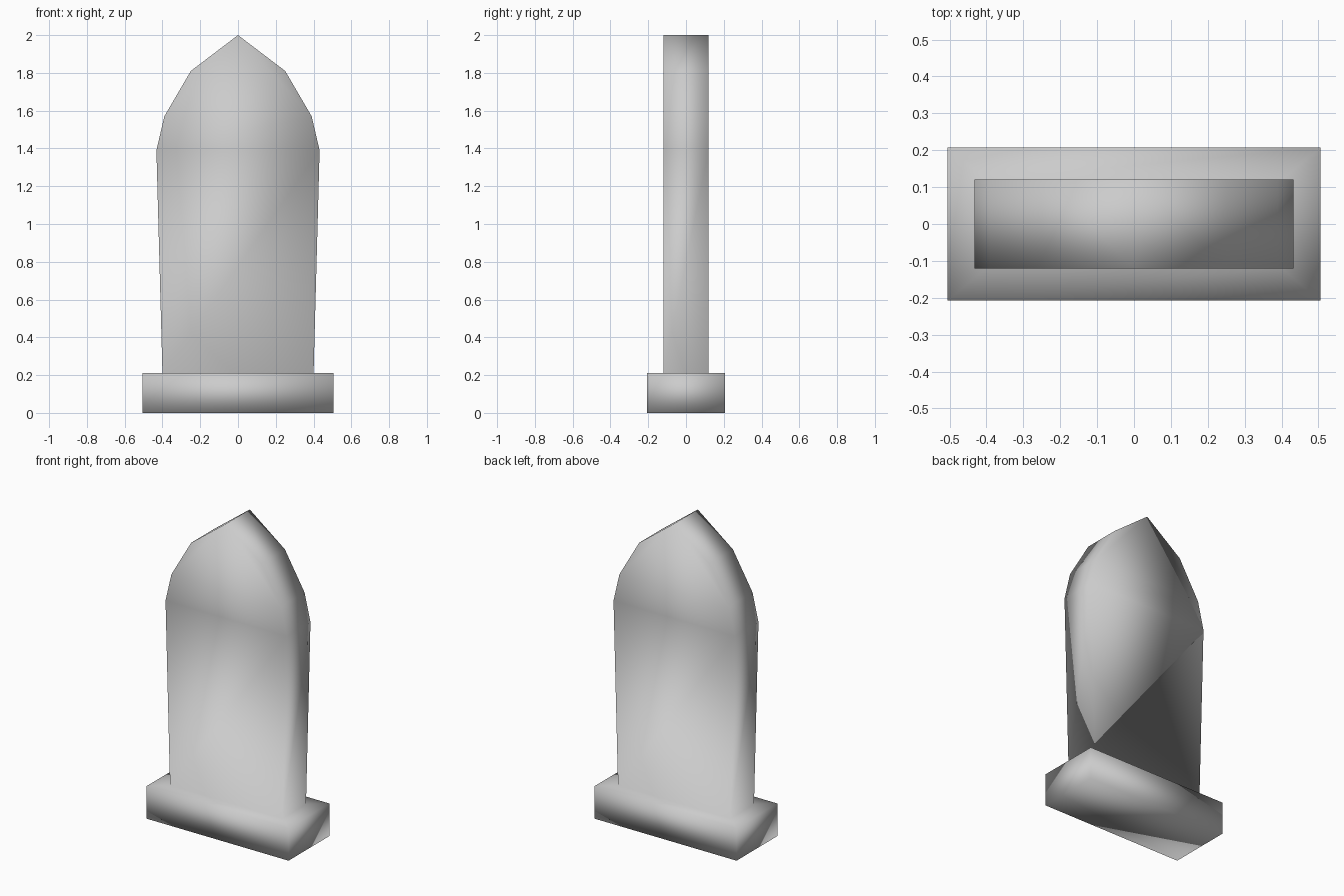
import bpy, bmesh

cube = bpy.data.objects.get("Cube")
if cube:
    bpy.data.objects.remove(cube, do_unlink=True)

# Stone colour
stone = bpy.data.materials.new("grey_stone")
stone.use_nodes = True
colour = (0.6, 0.6, 0.6, 1)
stone.diffuse_color = colour
stone.node_tree.nodes["Principled BSDF"].inputs["Base Color"].default_value = colour

BASE_X, BASE_Y, BASE_Z = 0.505, 0.207, 0.21
SLAB_Y = 0.12
# Right half of the slab outline, from the foot to below the peak
HALF = [(0.4, BASE_Z), (0.432, 1.39), (0.39, 1.57), (0.25, 1.81)]
PEAK = (0, 2.0)

bm = bmesh.new()


def rectangle(x, y, z):
    """Four corners, counterclockwise from the front right."""
    return [bm.verts.new((sx * x, sy * y, z))
            for sx, sy in ((-1, -1), (1, -1), (1, 1), (-1, 1))]


def bridge(lower, upper):
    n = len(lower)
    for i in range(n):
        j = (i + 1) % n
        bm.faces.new((lower[i], lower[j], upper[j], upper[i]))


# Plinth, with its top running into the foot of the slab
bottom = rectangle(BASE_X, BASE_Y, 0)
top = rectangle(BASE_X, BASE_Y, BASE_Z)
foot = rectangle(HALF[0][0], SLAB_Y, BASE_Z)
shoulder = rectangle(HALF[1][0], SLAB_Y, HALF[1][1])
bm.faces.new(bottom[::-1])
for lower, upper in ((bottom, top), (top, foot), (foot, shoulder)):
    bridge(lower, upper)

# Pointed arch above the shoulders
outline = HALF[2:] + [PEAK] + [(-x, z) for x, z in reversed(HALF[2:])]
front = [shoulder[1]] + [bm.verts.new((x, -SLAB_Y, z)) for x, z in outline] + [shoulder[0]]
back = [shoulder[2]] + [bm.verts.new((x, SLAB_Y, z)) for x, z in outline] + [shoulder[3]]
bm.faces.new(front)
bm.faces.new(back[::-1])
for i in range(len(front) - 1):
    bm.faces.new((front[i], back[i], back[i + 1], front[i + 1]))

bmesh.ops.recalc_face_normals(bm, faces=bm.faces)
for face in bm.faces:
    face.smooth = True

mesh = bpy.data.meshes.new("headstone")
bm.to_mesh(mesh)
bm.free()
mesh.materials.append(stone)
headstone = bpy.data.objects.new("headstone", mesh)
bpy.context.collection.objects.link(headstone)
